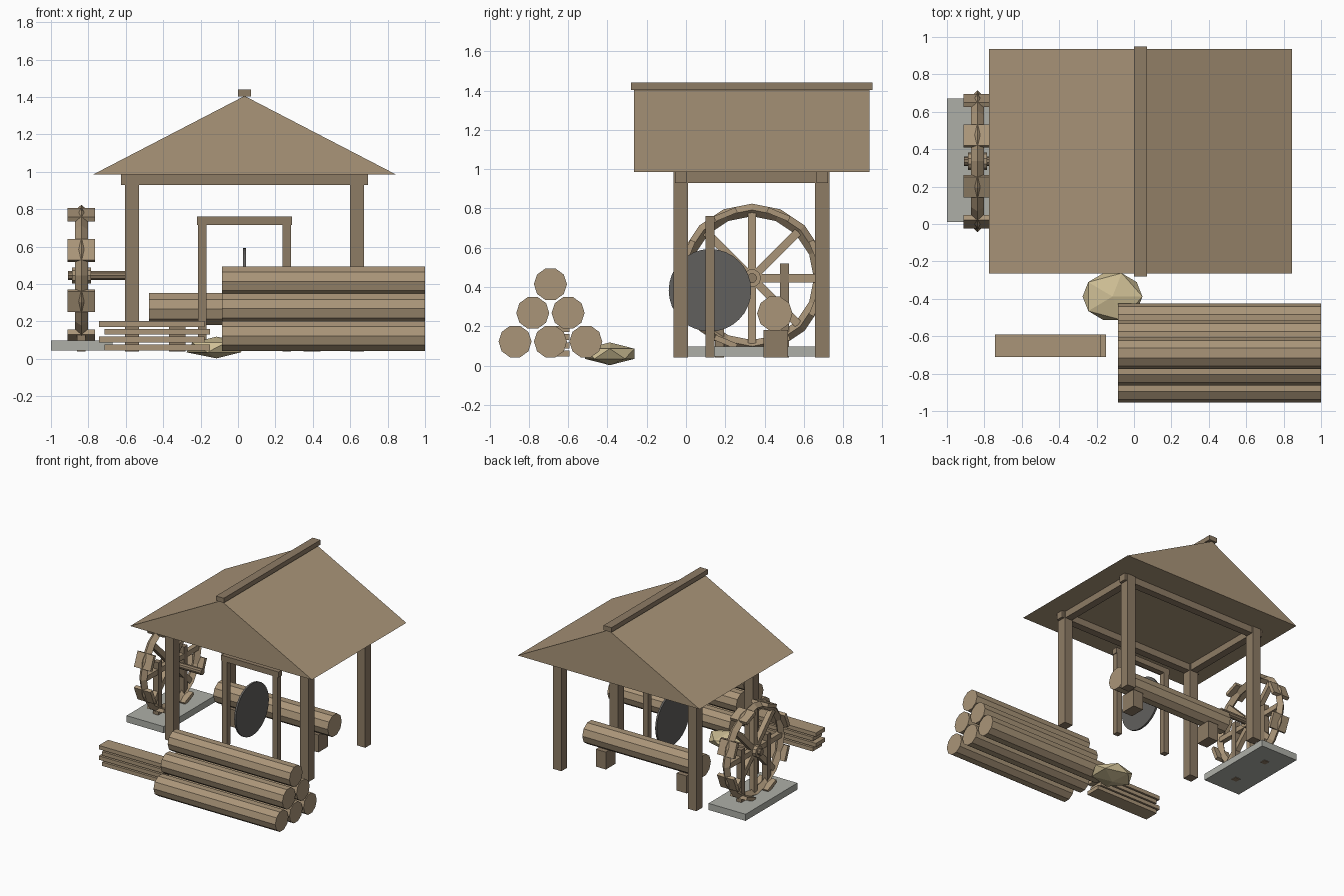
import bpy, bmesh, math
from mathutils import Matrix, Vector

if "Cube" in bpy.data.objects:
    bpy.data.objects.remove(bpy.data.objects["Cube"])


def material(name, rgb):
    m = bpy.data.materials.new(name)
    m.diffuse_color = (*rgb, 1)
    m.use_nodes = True
    m.node_tree.nodes["Principled BSDF"].inputs["Base Color"].default_value = m.diffuse_color
    return m


LIGHT = material("light_wood", (0.40, 0.30, 0.19))
DARK = material("dark_wood", (0.27, 0.20, 0.13))
STEEL = material("steel", (0.12, 0.115, 0.11))
STONE = material("stone", (0.42, 0.43, 0.39))
DUST = material("sawdust", (0.62, 0.52, 0.30))


def finish(bm, name, mat):
    bmesh.ops.recalc_face_normals(bm, faces=bm.faces)
    me = bpy.data.meshes.new(name)
    bm.to_mesh(me)
    bm.free()
    me.materials.append(mat)
    ob = bpy.data.objects.new(name, me)
    bpy.context.collection.objects.link(ob)
    return ob


def box(name, x, y, z, mat):
    """Box from (min, max) pairs."""
    bm = bmesh.new()
    c = Vector([(a + b) / 2 for a, b in (x, y, z)])
    s = [b - a for a, b in (x, y, z)]
    bmesh.ops.create_cube(bm, size=1, matrix=Matrix.Translation(c) @ Matrix.Diagonal((*s, 1)))
    return finish(bm, name, mat)


def rod(name, x, y, z, r, sides, mat):
    """Cylinder lying along x."""
    bm = bmesh.new()
    m = Matrix.Translation(((x[0] + x[1]) / 2, y, z)) @ Matrix.Rotation(math.pi / 2, 4, 'Y')
    bmesh.ops.create_cone(bm, cap_ends=True, segments=sides, radius1=r, radius2=r,
                          depth=x[1] - x[0], matrix=m)
    return finish(bm, name, mat)


def mid(c, w):
    return (c - w / 2, c + w / 2)


CX = 0.035            # shed centre line
PX = (-0.567, 0.637)  # post rows
PY = (-0.027, 0.693)

# Shed posts and top beams
for px in PX:
    for py in PY:
        box("shed_post", mid(px, 0.075), mid(py, 0.075), (0.04, 0.985), DARK)
    box("side_beam", mid(px, 0.06), (-0.057, 0.723), (0.93, 0.985), DARK)
for py in PY:
    box("cross_beam", (-0.625, 0.695), mid(py, 0.06), (0.93, 0.985), DARK)

# Gable roof and ridge cap
bm = bmesh.new()
tri = [bm.verts.new((x, -0.265, z)) for x, z in ((-0.775, 0.985), (0.845, 0.985), (CX, 1.405))]
face = bm.faces.new(tri)
ext = bmesh.ops.extrude_face_region(bm, geom=[face])
bmesh.ops.translate(bm, vec=(0, 1.2, 0),
                    verts=[g for g in ext["geom"] if isinstance(g, bmesh.types.BMVert)])
finish(bm, "roof", LIGHT)
box("ridge_cap", mid(CX, 0.07), (-0.28, 0.95), (1.402, 1.44), DARK)

# Saw frame and blade
for s in (-1, 1):
    box("saw_frame_post", mid(CX + s * 0.226, 0.045), mid(0.122, 0.045), (0.04, 0.72), DARK)
box("saw_frame_beam", mid(CX, 0.51), mid(0.122, 0.045), (0.715, 0.76), DARK)
rod("saw_blade", mid(CX, 0.015), 0.122, 0.383, 0.21, 32, STEEL)

# Log on its two blocks
rod("saw_log", mid(CX, 1.02), 0.452, 0.265, 0.09, 10, LIGHT)
for s in (-1, 1):
    box("log_block", mid(CX + s * 0.36, 0.09), mid(0.457, 0.125), (0.04, 0.18), DARK)

# Stacked log pile
for row in range(3):
    for i in range(3 - row):
        y = -0.69 + (i - (2 - row) / 2) * 0.18
        rod("pile_log", (-0.085, 1.0), y, 0.122 + row * 0.146, 0.084, 10, LIGHT)

# Plank stack, alternately shifted
for i in range(4):
    x0 = -0.715 if i % 2 == 0 else -0.743
    box("plank", (x0, x0 + 0.565), (-0.71, -0.592), (0.045 + i * 0.042, 0.076 + i * 0.042), LIGHT)

# Sawdust heap
bm = bmesh.new()
bmesh.ops.create_icosphere(bm, subdivisions=1, radius=1,
                           matrix=Matrix.Translation((-0.115, -0.388, 0.06)) @
                           Matrix.Diagonal((0.179, 0.147, 0.058, 1)))
finish(bm, "sawdust_heap", DUST)

# Water wheel: slab, stand posts, axle and hub
WX, WY, WZ, R = -0.837, 0.336, 0.445, 0.347
box("wheel_slab", (-1.0, -0.67), (0.01, 0.67), (0.045, 0.098), STONE)
for s in (-1, 1):
    box("wheel_stand_post", mid(WX, 0.045), mid(WY + s * 0.165, 0.045), (0.04, 0.52), DARK)
rod("wheel_axle", (-0.91, -0.55), WY, WZ, 0.025, 10, DARK)
rod("wheel_hub", mid(WX, 0.10), WY, WZ, 0.046, 10, LIGHT)

# Wheel rim: diamond section swept round 16 steps
bm = bmesh.new()
rings = []
for k in range(16):
    a = k * math.tau / 16
    ring = []
    for dr, dx in ((0.032, 0), (0, 0.034), (-0.032, 0), (0, -0.034)):
        ring.append(bm.verts.new((WX + dx, WY + (R + dr) * math.cos(a), WZ + (R + dr) * math.sin(a))))
    rings.append(ring)
for k in range(16):
    a, b = rings[k], rings[(k + 1) % 16]
    for j in range(4):
        bm.faces.new((a[j], a[(j + 1) % 4], b[(j + 1) % 4], b[j]))
finish(bm, "wheel_rim", LIGHT)


def wheel_part(name, angle, radius, size):
    bm = bmesh.new()
    m = (Matrix.Translation((WX, WY, WZ)) @ Matrix.Rotation(angle, 4, 'X') @
         Matrix.Translation((0, radius, 0)) @ Matrix.Diagonal((*size, 1)))
    bmesh.ops.create_cube(bm, size=1, matrix=m)
    finish(bm, name, LIGHT)


# Spokes and paddles
for k in range(8):
    wheel_part("wheel_spoke", k * math.pi / 4, 0.175, (0.04, 0.33, 0.042))
    wheel_part("wheel_paddle", (k + 0.5) * math.pi / 4, 0.351, (0.147, 0.028, 0.12))
